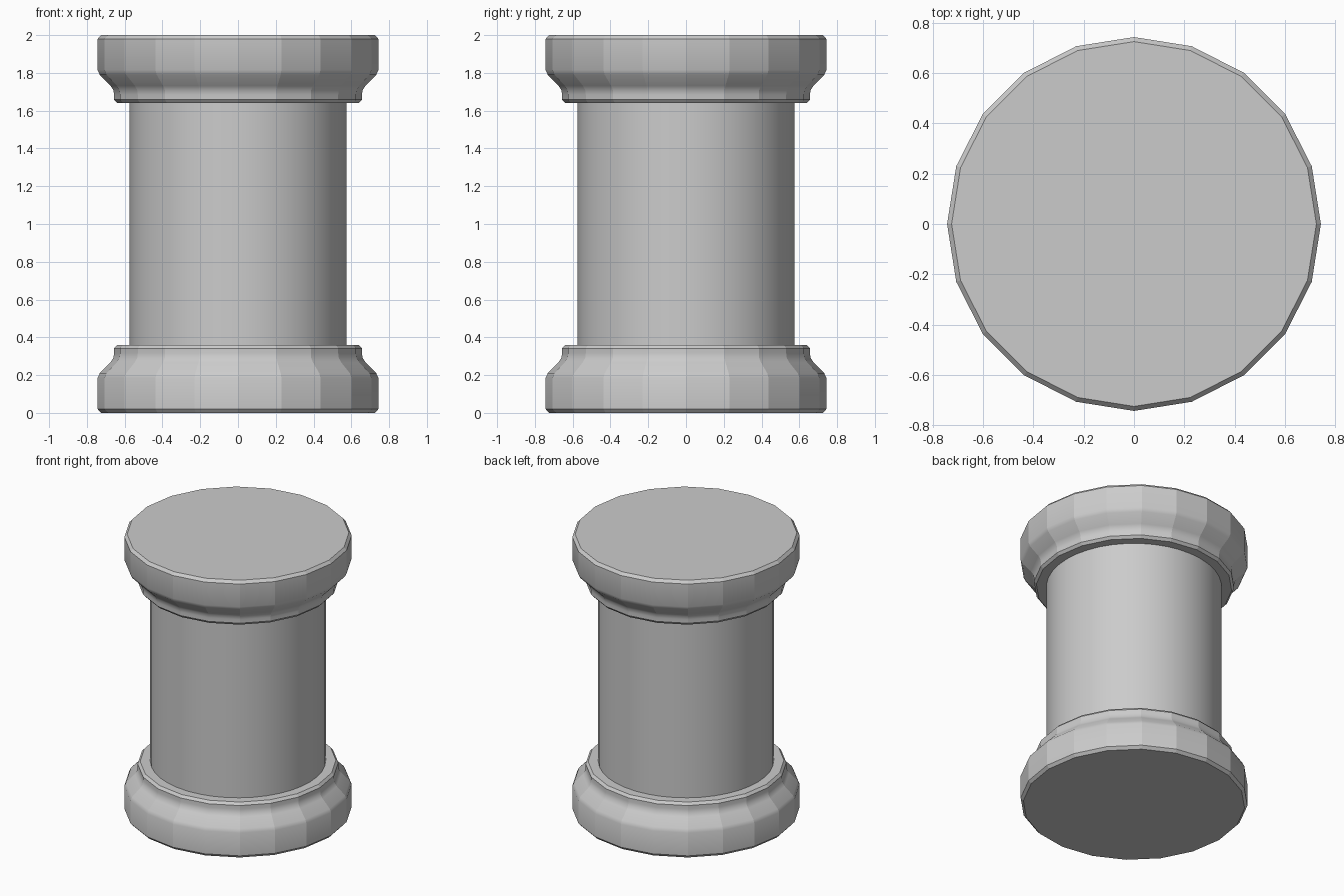
import bpy, bmesh
from math import cos, sin, pi, radians

if "Cube" in bpy.data.objects:
    bpy.data.objects.remove(bpy.data.objects["Cube"])


def lathe(name, profile, sides, faceted):
    """Revolve a (radius, z) profile around z and cap both ends."""
    bm = bmesh.new()
    rings = [[bm.verts.new((r * cos(2 * pi * i / sides), r * sin(2 * pi * i / sides), z))
              for i in range(sides)] for r, z in profile]
    for a, b in zip(rings, rings[1:]):
        for i in range(sides):
            j = (i + 1) % sides
            bm.faces.new((a[i], a[j], b[j], b[i]))
    bm.faces.new(rings[0])
    bm.faces.new(rings[-1])
    bmesh.ops.recalc_face_normals(bm, faces=bm.faces)
    for f in bm.faces:
        f.smooth = True
    for e in bm.edges:
        upright = abs(e.verts[0].co.z - e.verts[1].co.z) > 1e-5
        e.smooth = not (e.calc_face_angle(0) > radians(30) or (faceted and upright))
    mesh = bpy.data.meshes.new(name)
    bm.to_mesh(mesh)
    bm.free()
    obj = bpy.data.objects.new(name, mesh)
    bpy.context.collection.objects.link(obj)
    return obj


# Twenty-sided moulding, shared by the base and the upside-down capital
moulding = [(0.725, 0), (0.743, 0.02), (0.743, 0.185), (0.732, 0.21),
            (0.675, 0.268), (0.66, 0.29), (0.656, 0.315), (0.656, 0.342), (0.64, 0.36)]
lathe("base", moulding, 20, True)
lathe("capital", [(r, 2 - z) for r, z in moulding], 20, True)

# Smooth round shaft
lathe("shaft", [(0.574, 0.34), (0.574, 1.66)], 40, False)
